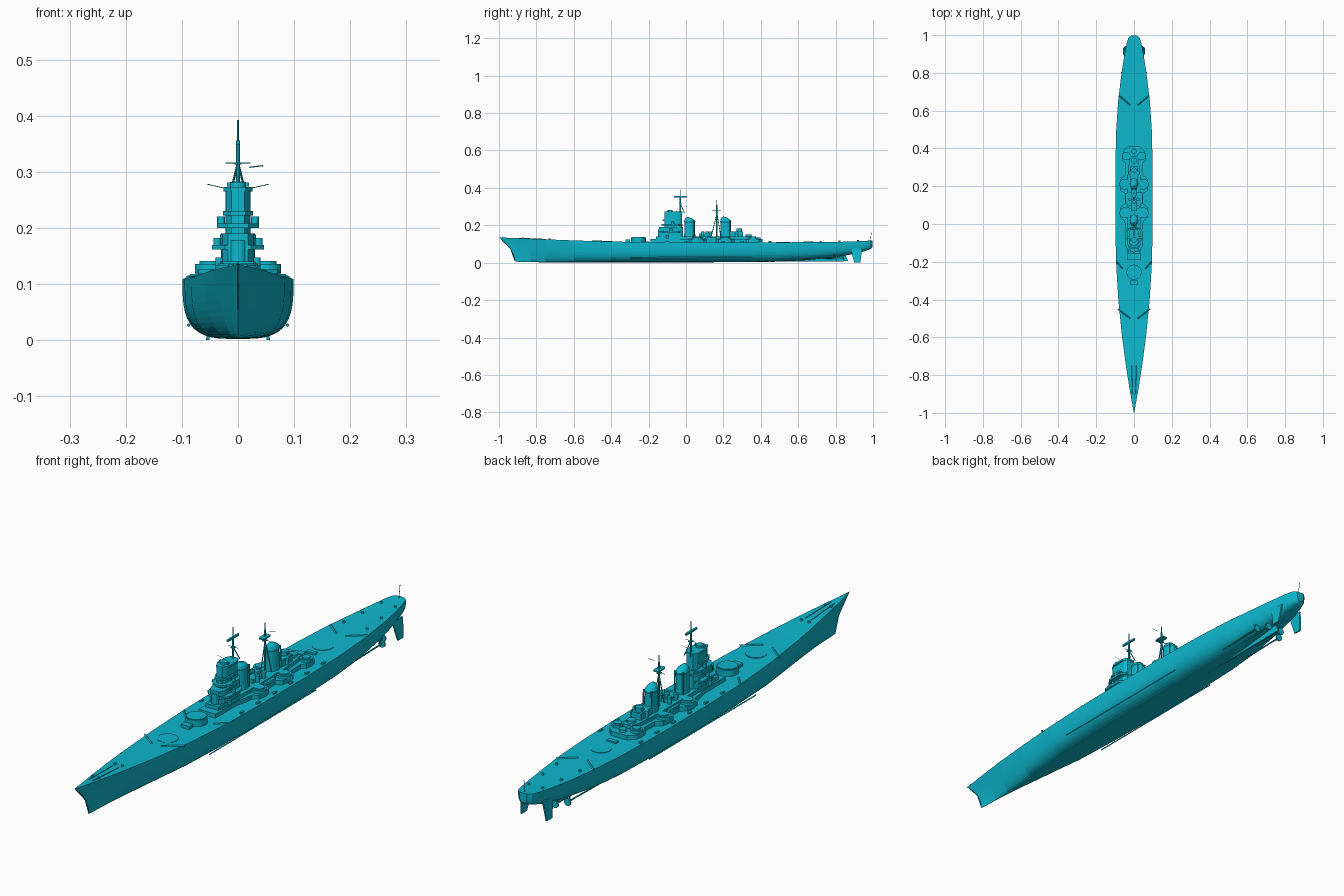
import bpy, bmesh, math
from mathutils import Vector, Matrix

if "Cube" in bpy.data.objects:
    bpy.data.objects.remove(bpy.data.objects["Cube"])

teal = bpy.data.materials.new("teal_paint")
teal.use_nodes = True
colour = (0.004, 0.48, 0.62, 1)
teal.diffuse_color = colour
teal.node_tree.nodes["Principled BSDF"].inputs["Base Color"].default_value = colour
parts = []


def make(name, bm):
    bmesh.ops.recalc_face_normals(bm, faces=bm.faces)
    mesh = bpy.data.meshes.new(name)
    bm.to_mesh(mesh)
    bm.free()
    mesh.materials.append(teal)
    ob = bpy.data.objects.new(name, mesh)
    bpy.context.collection.objects.link(ob)
    parts.append(ob)
    return ob


def loft(name, rings):
    """Skin a list of equal-length closed rings and cap both ends."""
    bm = bmesh.new()
    loops = [[bm.verts.new(p) for p in ring] for ring in rings]
    n = len(loops[0])
    for a, b in zip(loops, loops[1:]):
        for i in range(n):
            j = (i + 1) % n
            bm.faces.new((a[i], a[j], b[j], b[i]))
    bm.faces.new(loops[0])
    bm.faces.new(loops[-1])
    return make(name, bm)


def stack(name, x, y, levels, sides=24):
    """Elliptical tower; levels hold height, x radius, y radius, y shift."""
    angles = [math.tau * i / sides for i in range(sides)]
    return loft(name, [[(x + rx * math.cos(a), y + dy + ry * math.sin(a), z)
                        for a in angles] for z, rx, ry, dy in levels])


def drum(name, x, y, r, z0, z1):
    return stack(name, x, y, [(z0, r, r, 0), (z1, r, r, 0)])


def prism(name, half, z0, z1):
    """Extrude an outline given by its +x half, from front to back."""
    ring = half + [(-x, y) for x, y in reversed(half)]
    return loft(name, [[(x, y, z) for x, y in ring] for z in (z0, z1)])


def box(name, x, y, w, d, z0, z1):
    ring = [(x - w, y - d), (x + w, y - d), (x + w, y + d), (x - w, y + d)]
    return loft(name, [[(px, py, z) for px, py in ring] for z in (z0, z1)])


def rod(name, a, b, r, sides=8):
    a, b = Vector(a), Vector(b)
    bm = bmesh.new()
    bmesh.ops.create_cone(bm, cap_ends=True, segments=sides, radius1=r, radius2=r,
                          depth=(b - a).length)
    turn = (b - a).to_track_quat("Z", "Y").to_matrix().to_4x4()
    bmesh.ops.transform(bm, matrix=Matrix.Translation((a + b) / 2) @ turn, verts=bm.verts)
    return make(name, bm)


# Hull stations: y, deck half width, deck height, keel height
stations = [(-1, .001, .136, .006), (-.95, .01, .133, .004), (-.87, .024, .13, .003),
            (-.75, .043, .125, .002), (-.6, .063, .119, .002), (-.4, .083, .113, .002),
            (-.2, .095, .11, .002), (0, .099, .109, .002), (.3, .099, .109, .003),
            (.5, .094, .109, .006), (.65, .084, .11, .014), (.8, .066, .111, .03),
            (.9, .05, .114, .047), (.96, .038, .117, .063), (.985, .03, .118, .072),
            (.997, .016, .119, .082)]


def deck(y):
    for a, b in zip(stations, stations[1:]):
        if y <= b[0]:
            return a[2] + (b[2] - a[2]) * (y - a[0]) / (b[0] - a[0])
    return stations[-1][2]


def section(y, w, top, keel):
    full = min(1, (y + 1) / .6)
    full = full * full * (3 - 2 * full)
    rake = .085 * max(0, 1 - (y + 1) / .25)
    half = []
    for i in range(13):
        t = (i / 12) ** 2
        round_side = (1 - (1 - t) ** 3.3) ** (1 / 3.3)
        x = w * (full * round_side + (1 - full) * t ** .8)
        half.append((x, y + rake * (1 - t * t), keel + (top - keel) * t))
    return half + [(-x, py, z) for x, py, z in reversed(half[1:])]


loft("hull", [section(*s) for s in stations])

# Centre skeg, twin rudders, shafts and bilge keels
loft("centre_skeg", [[(x, .45, .005), (x, .868, .008), (x, .85, .045), (x, .5, .03)]
                     for x in (-.003, .003)])
for s, side in ((1, "left"), (-1, "right")):
    loft(side + "_rudder", [[(s * .054 + x, .9, 0), (s * .054 + x, .932, 0),
                             (s * .045 + x, .942, .075), (s * .045 + x, .88, .075)]
                            for x in (-.003, .003)])
    for x, end in ((.03, .84), (.055, .8)):
        rod(side + "_shaft", (s * x, .5, .02), (s * x, end, .025), .003)
        drum(side + "_shaft_strut", s * x, end - .01, .0025, .02, .07)
        rod(side + "_propeller", (s * x, end, .025), (s * x, end + .006, .025), .014, 12)
    rod(side + "_bilge_keel", (s * .088, -.3, .026), (s * .088, .35, .027), .003, 4)

    # Breakwaters and deck fittings
    for a, b in (((.085, -.45), (.02, -.5)), ((.092, -.2), (.06, -.235)),
                 ((.08, .68), (.02, .63))):
        rod(side + "_breakwater", (s * a[0], a[1], deck(a[1])),
            (s * b[0], b[1], deck(b[1])), .0035, 4)
    for x, y in ((.012, -.87), (.016, -.73), (.05, .72), (.04, .82), (.03, .92)):
        drum(side + "_bollard", s * x, y, .005, deck(y) - .004, deck(y) + .006)
    for i in range(6):
        box(side + "_deck_locker", s * .086, -.1 + i * .1, .004, .009, .105, .115)
    rod(side + "_anchor_chain", (s * .008, -.9, .132), (s * .013, -.75, .126), .0015, 4)

# Barbettes: one raised, the others flush with the deck
drum("raised_barbette", 0, -.255, .04, .1, .134)
drum("raised_barbette_lid", 0, -.255, .036, .134, .137)
box("barbette_locker", 0, -.312, .018, .012, .1, .124)
drum("forward_barbette", 0, -.43, .038, .1, deck(-.43) + .002)
drum("aft_barbette", 0, .52, .038, .1, deck(.52) + .002)

# Main deckhouse with rounded side sponsons
house = [(.036, -.19), (.036, -.06), (.046, -.02), (.05, .015), (.07, .03), (.076, .06),
         (.07, .09), (.048, .11), (.046, .16), (.07, .175), (.076, .21), (.07, .24),
         (.046, .26), (.044, .32), (.06, .335), (.063, .36), (.058, .385), (.034, .41)]
prism("deckhouse", house, .1, .126)
prism("upper_deckhouse", [(.028, -.16), (.034, -.05), (.036, .1), (.034, .25),
                          (.026, .33), (.018, .36)], .12, .14)
for s, side in ((1, "left"), (-1, "right")):
    for x, y, r in ((.049, .06, .028), (.049, .21, .028), (.04, .36, .022)):
        drum(side + "_gun_platform", s * x, y, r, .12, .136)
        drum(side + "_gun_base", s * x, y, r * .7, .136, .141)
    # Vents and small directors between the funnels
    for y in (.09, .13, .27):
        drum(side + "_vent", s * .02, y, .007, .13, .162)
        drum(side + "_vent_cap", s * .02, y, .009, .158, .166)
    box(side + "_boat_rack", s * .04, .135, .006, .03, .12, .134)

# Bridge tower with overhanging platforms
prism("bridge_base", [(.018, -.145), (.028, -.125), (.03, -.03), (.02, -.015)], .13, .19)
prism("bridge_tower", [(.012, -.115), (.02, -.1), (.022, -.035), (.014, -.022)], .18, .27)
platforms = ((.162, .046, -.145, -.02), (.18, .032, -.14, -.03), (.2, .037, -.13, -.02),
             (.222, .027, -.125, -.03), (.265, .026, -.115, -.02))
for z, w, front, back in platforms:
    prism("bridge_platform", [(w * .5, front), (w, front + .025), (w, back - .02),
                              (w * .6, back)], z, z + .008)
for s, side in ((1, "left"), (-1, "right")):
    for z, x, y in ((.17, .037, -.08), (.208, .03, -.07), (.135, .033, -.1)):
        drum(side + "_bridge_director", s * x, y, .007, z - .006, z + .012)
    rod(side + "_whip", (s * .02, -.05, .27), (s * .055, -.05, .278), .0007, 4)
drum("conning_tower", 0, -.135, .016, .13, .178)
drum("main_director", 0, -.085, .014, .27, .282)
box("rangefinder", 0, -.085, .02, .005, .274, .281)

# Funnels with rounded, aft-sloping caps
for name, y, top in (("forward_funnel", .02, .238), ("aft_funnel", .212, .24)):
    stack(name, 0, y, [(.125, .024, .031, 0), (.16, .021, .029, 0), (.215, .02, .028, 0),
                       (.219, .022, .03, 0), (.224, .021, .029, 0), (.233, .017, .023, -.003),
                       (top, .011, .015, -.007), (top + .006, .003, .004, -.01)])
    for s in (1, -1):
        rod("funnel_pipe", (s * .018, y + .024, .13), (s * .017, y + .023, .225), .003)


# Masts with tripod legs, yards and radar
def mast(name, y, foot, yard, top, reach):
    rod(name, (0, y, foot), (0, y, yard + .04), .0035)
    rod(name + "_topmast", (0, y, yard), (0, y, top), .0014)
    for s in (1, -1):
        rod(name + "_leg", (s * .013, y + .022, foot), (0, y, yard), .002)
    rod(name + "_yard", (-reach, y, yard), (reach, y, yard), .001, 6)
    box(name + "_crosstree", 0, y, .006, .008, yard - .003, yard)


mast("fore_mast", -.03, .265, .316, .392, .022)
prism("fore_radar", [(.003, -.065), (.004, -.05), (.004, -.01), (.003, .003)], .349, .356)
mast("main_mast", .165, .135, .268, .335, .025)
prism("main_radar", [(.009, .14), (.012, .15), (.012, .178), (.009, .186)], .278, .283)
rod("aerial_yard", (.02, .165, .308), (.045, .165, .311), .001, 6)
rod("mast_stay", (0, .135, .14), (0, .165, .26), .002)

# Aft control position
box("aft_house", 0, .27, .02, .035, .135, .166)
drum("aft_director_tower", 0, .285, .014, .16, .182)
box("aft_rangefinder", 0, .285, .019, .005, .173, .18)
drum("aft_gun_tub", 0, .335, .016, .13, .152)
box("midship_house", 0, .1, .016, .03, .135, .155)
drum("midship_director", 0, .115, .01, .15, .168)
drum("rear_tub", 0, .385, .014, .12, .136)
box("aft_deck_hatch", 0, .45, .02, .008, .1, .115)

# Flagstaffs
rod("ensign_staff", (0, .985, .115), (0, .992, .166), .001, 6)
rod("bow_staff", (0, -.98, .13), (0, -.98, .141), .001, 6)

# Smooth the curved surfaces, keep the hard edges
for ob in bpy.context.view_layer.objects:
    ob.select_set(ob in parts)
bpy.context.view_layer.objects.active = parts[0]
bpy.ops.object.shade_smooth_by_angle(angle=math.radians(30))
